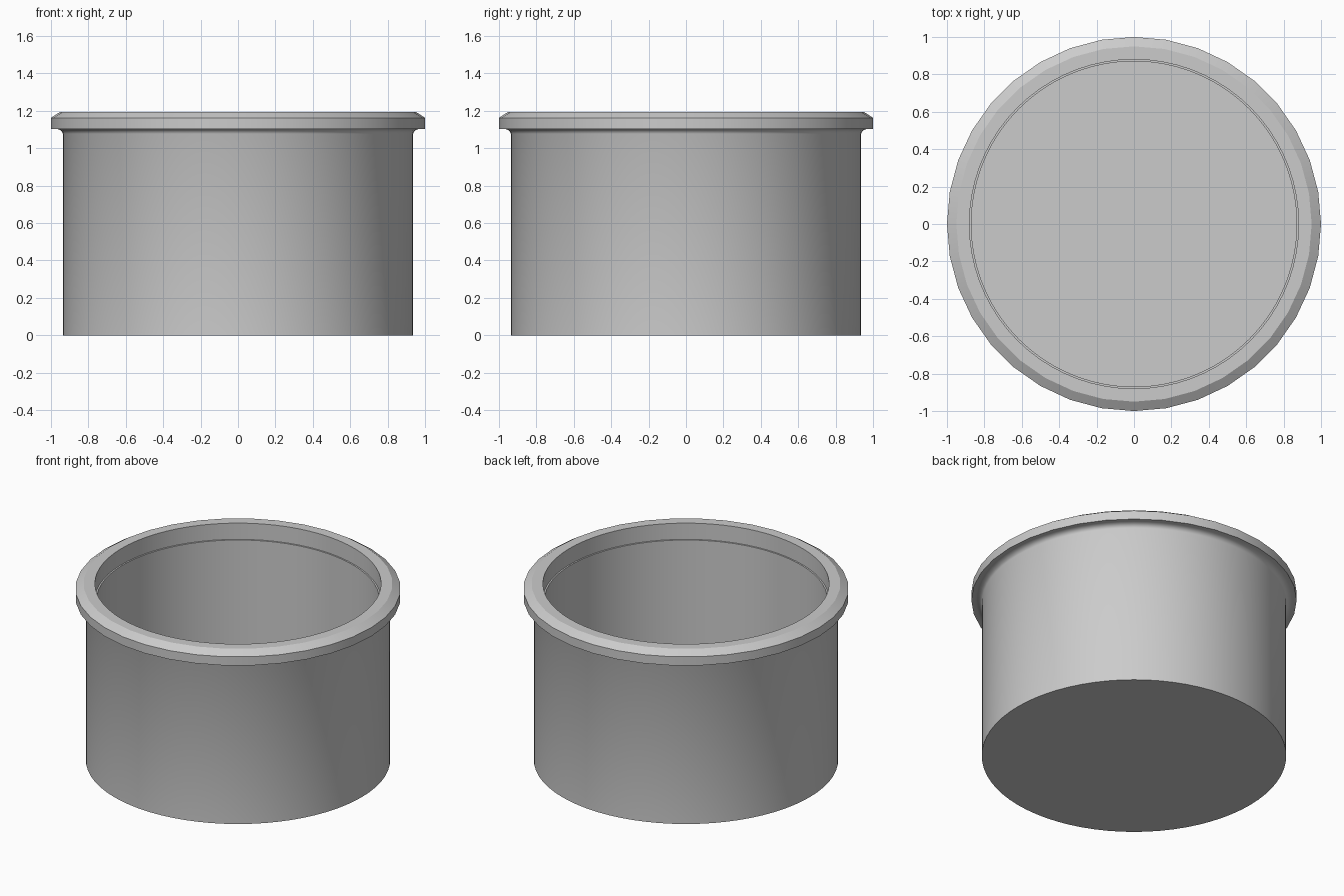
import bpy
import bmesh
import math

cube = bpy.data.objects.get("Cube")
if cube:
    bpy.data.objects.remove(cube, do_unlink=True)

RIM_SIDES = 36
BODY_SIDES = RIM_SIDES * 2

grey = bpy.data.materials.new("plain grey")
grey.use_nodes = True
colour = (0.6, 0.6, 0.6, 1)
grey.diffuse_color = colour
grey.node_tree.nodes["Principled BSDF"].inputs["Base Color"].default_value = colour

bm = bmesh.new()


def ring(radius, z, sides):
    step = math.tau / sides
    return [bm.verts.new((radius * math.cos(i * step), radius * math.sin(i * step), z))
            for i in range(sides)]


def revolve(profile, sides):
    """Lathe a radius/height profile and return its rings."""
    rings = [ring(r, z, sides) for r, z in profile]
    for a, b in zip(rings, rings[1:]):
        for i in range(sides):
            j = (i + 1) % sides
            bm.faces.new((a[i], a[j], b[j], b[i]))
    return rings


def join_rings(coarse, fine):
    """Flat annulus between a rim ring and a body ring with twice the sides."""
    for i in range(RIM_SIDES):
        k = 2 * i
        bm.faces.new((coarse[i], coarse[(i + 1) % RIM_SIDES],
                      fine[(k + 2) % BODY_SIDES], fine[k + 1], fine[k]))


# Outer wall with the fillet under the rim
outer = revolve([(0.936, 0), (0.936, 1.077), (0.942, 1.09),
                 (0.955, 1.1), (0.972, 1.104)], BODY_SIDES)
# Inner wall with the small ledge below the opening
inner = revolve([(0.87, 0.06), (0.87, 1.085), (0.88, 1.085), (0.88, 1.195)], BODY_SIDES)
# Chamfered rim
rim = revolve([(1.0, 1.104), (1.0, 1.163), (0.95, 1.195)], RIM_SIDES)

# Underside and top of the rim, base and floor
join_rings(rim[0], outer[-1])
join_rings(rim[-1], inner[-1])
bm.faces.new(outer[0])
bm.faces.new(inner[0])
bmesh.ops.recalc_face_normals(bm, faces=bm.faces[:])

mesh = bpy.data.meshes.new("round_cup")
bm.to_mesh(mesh)
bm.free()
mesh.materials.append(grey)
cup = bpy.data.objects.new("round_cup", mesh)
bpy.context.collection.objects.link(cup)

bpy.ops.object.select_all(action="DESELECT")
cup.select_set(True)
bpy.context.view_layer.objects.active = cup
bpy.ops.object.shade_smooth_by_angle(angle=math.radians(30))
